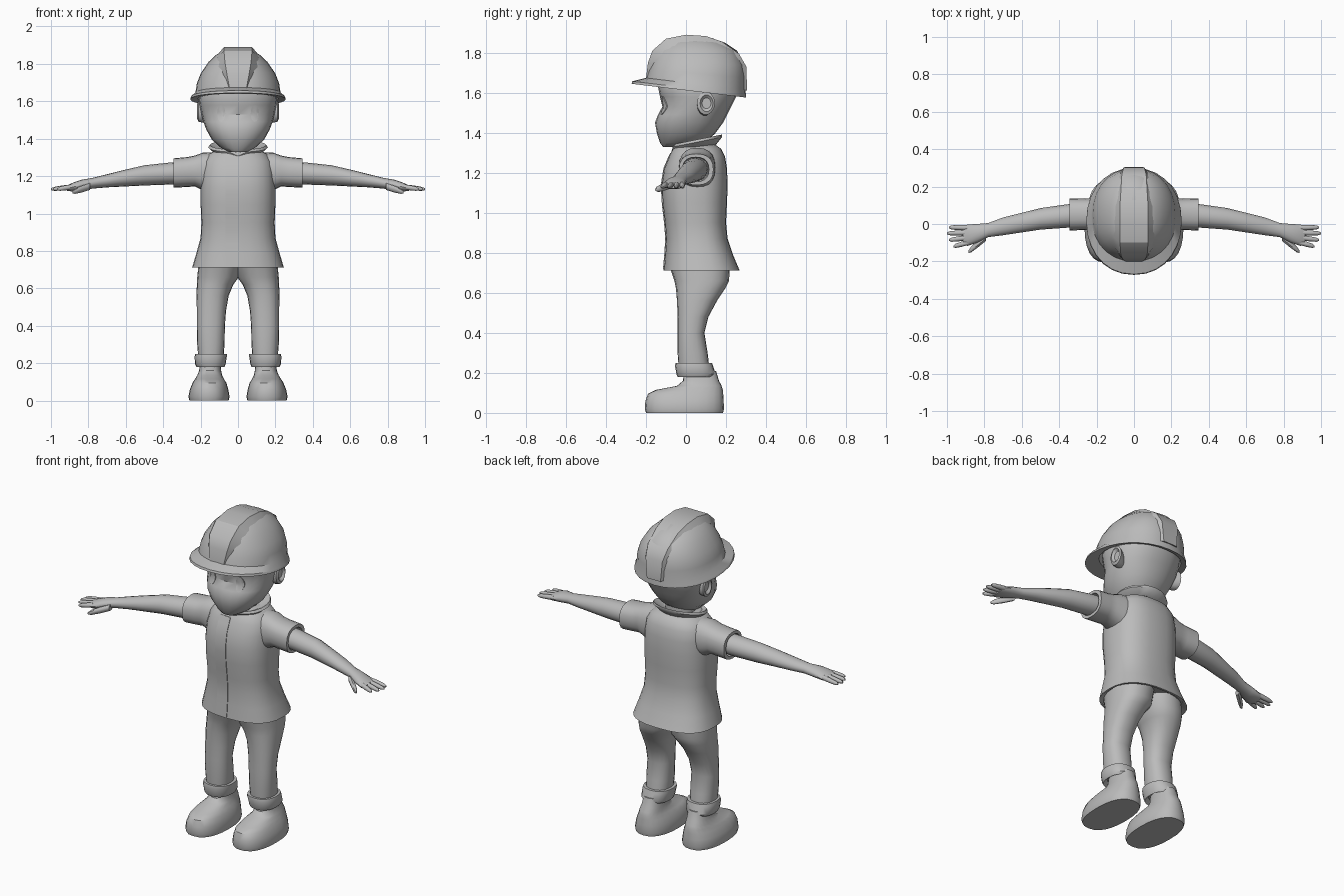
import bpy, bmesh, math
from mathutils import Vector
from mathutils.bvhtree import BVHTree

grey = bpy.data.materials.new("plain grey")
grey.diffuse_color = (0.5, 0.5, 0.5, 1)


def skin(name, rows, mirror=False, sharp=40):
    """Skin closed rows of points into a capped tube."""
    bm = bmesh.new()
    vs = [[bm.verts.new(p) for p in row] for row in rows]
    n = len(rows[0])
    for a, b in zip(vs, vs[1:]):
        for i in range(n):
            j = (i + 1) % n
            bm.faces.new((a[i], a[j], b[j], b[i]))
    bm.faces.new(vs[0])
    bm.faces.new(vs[-1])
    bmesh.ops.recalc_face_normals(bm, faces=bm.faces)
    me = bpy.data.meshes.new(name)
    bm.to_mesh(me)
    bm.free()
    me.materials.append(grey)
    me.shade_smooth()
    me.set_sharp_from_angle(angle=math.radians(sharp))
    ob = bpy.data.objects.new(name, me)
    bpy.context.collection.objects.link(ob)
    if mirror:
        ob.modifiers.new("other side", 'MIRROR').use_clip = False
    return ob


def ring(axis, t, a0, a1, b0, b1, n=20, p=2.0):
    """Rounded section at t on an axis, filling the given bounds."""
    out = []
    for i in range(n):
        w = 2 * math.pi * i / n
        c, s = math.cos(w), math.sin(w)
        a = (a0 + a1) / 2 + (a1 - a0) / 2 * math.copysign(abs(c) ** (2 / p), c)
        b = (b0 + b1) / 2 + (b1 - b0) / 2 * math.copysign(abs(s) ** (2 / p), s)
        out.append(Vector((a, b, t)) if axis == 'z' else Vector((t, a, b)))
    return out


def loft(name, axis, sections, n=20, p=2.0, **kw):
    return skin(name, [ring(axis, *s, n=n, p=p) for s in sections], **kw)


def body(sections):
    """Sections symmetric in x: (z, half width, y0, y1)."""
    return [(z, -h, h, y0, y1) for z, h, y0, y1 in sections]


def on_front(target):
    """Return a function placing (x, z, lift) on the front of a part."""
    me = target.data
    tree = BVHTree.FromPolygons([v.co for v in me.vertices],
                                [list(f.vertices) for f in me.polygons])

    def place(x, z, lift):
        hit = tree.ray_cast(Vector((x, -2, z)), Vector((0, 1, 0)))[0]
        return Vector((x, (hit.y if hit else -0.1) - lift, z))
    return place


# head, neck, ears and eyes
head = loft("head", 'z', body([
    (1.33, .05, -.115, .0), (1.35, .09, -.13, .09), (1.395, .14, -.145, .145),
    (1.45, .17, -.155, .185), (1.49, .185, -.14, .205), (1.53, .195, -.118, .225),
    (1.58, .205, -.13, .25), (1.63, .21, -.14, .262), (1.7, .17, -.12, .24)]),
    n=24, p=2.2)
loft("neck", 'z', body([(1.28, .085, -.03, .13), (1.43, .08, -.03, .13)]))
loft("ear", 'x', [
    (.16, .07, .12, 1.49, 1.58), (.19, .055, .135, 1.485, 1.595),
    (.212, .055, .145, 1.49, 1.605), (.218, .07, .135, 1.505, 1.59),
    (.205, .08, .125, 1.52, 1.575)], n=14, mirror=True)
face = on_front(head)


def eye_row(k, lift):
    return [face(.09 + .022 * k * math.cos(i * math.pi / 8),
                 1.535 + .045 * k * math.sin(i * math.pi / 8), lift) for i in range(16)]


skin("eye", [eye_row(1, -.002), eye_row(1, .004), eye_row(.5, .005)], mirror=True)

# helmet shell with brim, tilted lower at the back
rows = [ring('z', *s, n=28, p=2.15) for s in body([
    (1.68, .2, -.16, .25), (1.62, .215, -.17, .27), (1.612, .255, -.272, .3),
    (1.625, .252, -.268, .3), (1.65, .228, -.2, .296), (1.7, .22, -.19, .298),
    (1.75, .2, -.175, .292), (1.81, .158, -.15, .255), (1.85, .115, -.115, .195),
    (1.873, .07, -.07, .13)])]
for row in rows:
    for v in row:
        v.z -= .12 * v.y * max(0, min(1, (1.8 - v.z) / .15))
skin("helmet", rows)

# raised band over the crown
rows = []
for y, z, w in [(-.2, 1.67, .06), (-.19, 1.75, .075), (-.168, 1.81, .085),
                (-.1, 1.87, .09), (0, 1.89, .09), (.1, 1.883, .09),
                (.18, 1.855, .085), (.265, 1.795, .08), (.302, 1.73, .07),
                (.305, 1.61, .06)]:
    top = Vector((0, y, z))
    low = top.lerp(Vector((0, .05, 1.68)), .2)
    rows.append([low - Vector((w + .02, 0, 0)), top - Vector((w - .015, 0, 0)),
                 top + Vector((w - .015, 0, 0)), low + Vector((w + .02, 0, 0))])
skin("helmet_band", rows, sharp=30)

# shirt body, front flap, collar and sleeves
shirt = loft("shirt", 'z', body([
    (.74, .2, -.07, .22), (.712, .235, -.1, .255), (.712, .245, -.112, .268),
    (.79, .222, -.105, .235), (.87, .2, -.1, .208), (.95, .196, -.106, .2),
    (1.05, .2, -.118, .205), (1.14, .2, -.122, .208), (1.22, .195, -.11, .205),
    (1.28, .185, -.085, .195), (1.32, .155, -.065, .175), (1.345, .1, -.04, .14)]),
    n=28, p=2.5)
chest = on_front(shirt)
rows = []
for i in range(16):
    z = .72 + .58 * i / 15
    rows.append([chest(-.068, z, -.004), chest(-.068, z, .004),
                 chest(.005, z, .004), chest(.005, z, -.004)])
skin("shirt_flap", rows)
rows = [ring('z', *s) for s in body([
    (1.32, .12, -.06, .15), (1.352, .16, -.072, .18),
    (1.365, .152, -.068, .18), (1.34, .1, -.04, .13)])]
for row in rows:
    for v in row:
        v.z += .2 * (v.y - .05) - (.02 if v.y < 0 and abs(v.x) < .03 else 0)
skin("collar", rows)
loft("sleeve", 'x', [
    (.1, -.02, .15, 1.12, 1.325), (.19, -.035, .145, 1.125, 1.325),
    (.23, -.03, .135, 1.145, 1.31), (.27, -.032, .135, 1.142, 1.302),
    (.345, -.035, .137, 1.138, 1.295), (.345, -.018, .115, 1.155, 1.278),
    (.31, -.015, .11, 1.16, 1.275)], p=2.4, mirror=True)

# arm with palm, fingers and thumb
loft("arm", 'x', [
    (.3, -.02, .11, 1.16, 1.275), (.36, -.02, .105, 1.155, 1.273),
    (.5, -.03, .085, 1.15, 1.258), (.6, -.045, .06, 1.145, 1.235),
    (.7, -.06, .035, 1.14, 1.21), (.78, -.07, .005, 1.133, 1.19),
    (.84, -.1, .0, 1.122, 1.18), (.89, -.117, -.003, 1.118, 1.162),
    (.915, -.112, -.01, 1.122, 1.15)], n=16, mirror=True)


def finger(name, x0, y0, z0, x1, y1, z1, r):
    secs = []
    for t, k in [(0, 1), (.45, 1), (.85, .8), (1, .35)]:
        x, y, z = x0 + (x1 - x0) * t, y0 + (y1 - y0) * t, z0 + (z1 - z0) * t
        secs.append((x, y - r * k, y + r * k, z - r * k, z + r * k))
    loft(name, 'x', secs, n=10, mirror=True)


for i, (y0, x1, y1) in enumerate([(-.02, .99, -.018), (-.046, 1.0, -.05),
                                  (-.072, .99, -.086), (-.098, .965, -.12)]):
    finger("finger_%d" % (i + 1), .885, y0, 1.143, x1, y1, 1.13, .014)
finger("thumb", .79, -.07, 1.145, .885, -.148, 1.115, .019)

# trouser legs with turned-up cuffs
loft("trouser_leg", 'z', [
    (.2, .08, .21, -.035, .12), (.3, .072, .218, -.042, .108),
    (.4, .07, .22, -.042, .092), (.48, .064, .22, -.042, .112),
    (.56, .05, .222, -.045, .155), (.62, .025, .22, -.05, .195),
    (.66, -.005, .218, -.058, .215), (.74, -.02, .21, -.085, .22)],
    p=2.3, mirror=True)
loft("cuff", 'z', [
    (.2, .09, .2, -.02, .12), (.18, .072, .222, -.042, .14),
    (.195, .066, .23, -.048, .148), (.235, .06, .232, -.055, .135),
    (.25, .06, .228, -.052, .13), (.25, .08, .21, -.035, .115)],
    p=2.3, mirror=True)

# shoes
loft("shoe", 'z', [
    (0, .05, .26, -.2, .185), (.02, .045, .265, -.206, .19),
    (.06, .052, .257, -.203, .188), (.095, .062, .243, -.19, .186),
    (.115, .075, .23, -.15, .184), (.135, .085, .218, -.045, .178),
    (.16, .09, .208, -.015, .165), (.21, .095, .2, -.01, .15)],
    n=24, p=2.4, mirror=True)
